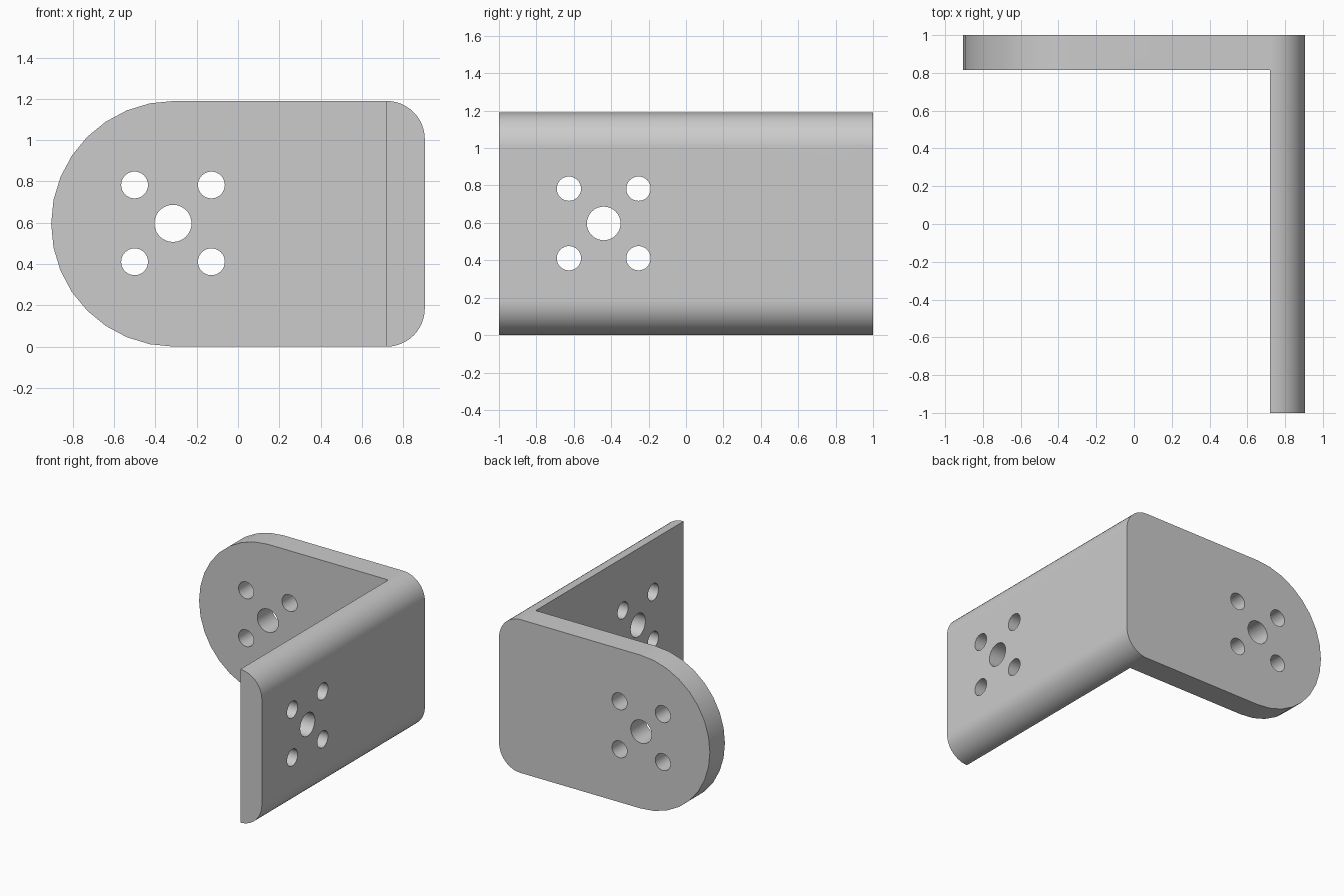
import bpy, bmesh
from math import pi, sin, cos, radians
from mathutils import Matrix, Vector

cube = bpy.data.objects.get("Cube")
if cube:
    bpy.data.objects.remove(cube, do_unlink=True)

HEIGHT, HALF_WIDTH, THICK = 1.19, 0.905, 0.185
RADIUS = HEIGHT / 2
INNER_X = HALF_WIDTH - THICK
ROUND_X = RADIUS - HALF_WIDTH

metal = bpy.data.materials.new("plain grey metal")
metal.use_nodes = True
grey = (0.6, 0.6, 0.6, 1)
metal.diffuse_color = grey
metal.node_tree.nodes["Principled BSDF"].inputs["Base Color"].default_value = grey


def new_object(name, bm):
    bmesh.ops.recalc_face_normals(bm, faces=bm.faces)
    mesh = bpy.data.meshes.new(name)
    bm.to_mesh(mesh)
    bm.free()
    mesh.materials.append(metal)
    obj = bpy.data.objects.new(name, mesh)
    bpy.context.collection.objects.link(obj)
    return obj


def arc(cx, cz, r, start, end, steps):
    angles = [radians(start + (end - start) * i / steps) for i in range(steps + 1)]
    return [(cx + r * cos(a), 1, cz + r * sin(a)) for a in angles]


def extrude(bm, faces, distance):
    result = bmesh.ops.extrude_face_region(bm, geom=faces)["geom"]
    verts = [v for v in result if isinstance(v, bmesh.types.BMVert)]
    bmesh.ops.translate(bm, verts=verts, vec=(0, distance, 0))
    return [f for f in result if isinstance(f, bmesh.types.BMFace)]


# L-shaped bracket: rounded back plate and long side arm share one outline
bm = bmesh.new()
left = [bm.verts.new(p) for p in arc(ROUND_X, RADIUS, RADIUS, 90, 270, 16)]
right = [bm.verts.new(p) for p in
         arc(INNER_X, THICK, THICK, -90, 0, 12)
         + arc(INNER_X, HEIGHT - THICK, THICK, 0, 90, 12)]
plate = bm.faces.new(left + [right[0], right[-1]])
arm = bm.faces.new(right)
caps = extrude(bm, [plate, arm], -THICK)
arm_cap = max(caps, key=lambda f: f.calc_center_median().x)
tip = bmesh.ops.extrude_discrete_faces(bm, faces=[arm_cap])["faces"][0]
bmesh.ops.translate(bm, verts=tip.verts, vec=(0, THICK - 2, 0))
bracket = new_object("angle_bracket", bm)


# Hole patterns: one large centre hole and four smaller ones around it
def hole_cutter(name, centre, across, turn):
    bm = bmesh.new()
    spots = [(0, 0, 0.09)] + [(i, j, 0.065) for i in (-1, 1) for j in (-1, 1)]
    for i, j, r in spots:
        place = centre + (across * i + Vector((0, 0, j))) * 0.186
        bmesh.ops.create_cone(bm, cap_ends=True, segments=32, radius1=r, radius2=r,
                              depth=0.4, matrix=Matrix.Translation(place) @ turn)
    cutter = new_object(name, bm)
    cutter.hide_render = True
    return cutter


cutters = [
    hole_cutter("back_hole_cutter", Vector((-0.315, 1 - THICK / 2, RADIUS + 0.002)),
                Vector((1, 0, 0)), Matrix.Rotation(pi / 2, 4, "X")),
    hole_cutter("side_hole_cutter", Vector((HALF_WIDTH - THICK / 2, -0.44, RADIUS + 0.002)),
                Vector((0, 1, 0)), Matrix.Rotation(pi / 2, 4, "Y")),
]

bpy.ops.object.select_all(action="DESELECT")
bracket.select_set(True)
bpy.context.view_layer.objects.active = bracket
for cutter in cutters:
    cut = bracket.modifiers.new("holes", "BOOLEAN")
    cut.operation = "DIFFERENCE"
    cut.solver = "EXACT"
    cut.object = cutter
    bpy.ops.object.modifier_apply(modifier=cut.name)
    bpy.data.objects.remove(cutter, do_unlink=True)

# Smooth rounded walls, crisp edges and flat faces
bpy.ops.object.shade_smooth_by_angle(angle=radians(30))
weighted = bracket.modifiers.new("flat faces", "WEIGHTED_NORMAL")
weighted.keep_sharp = True
